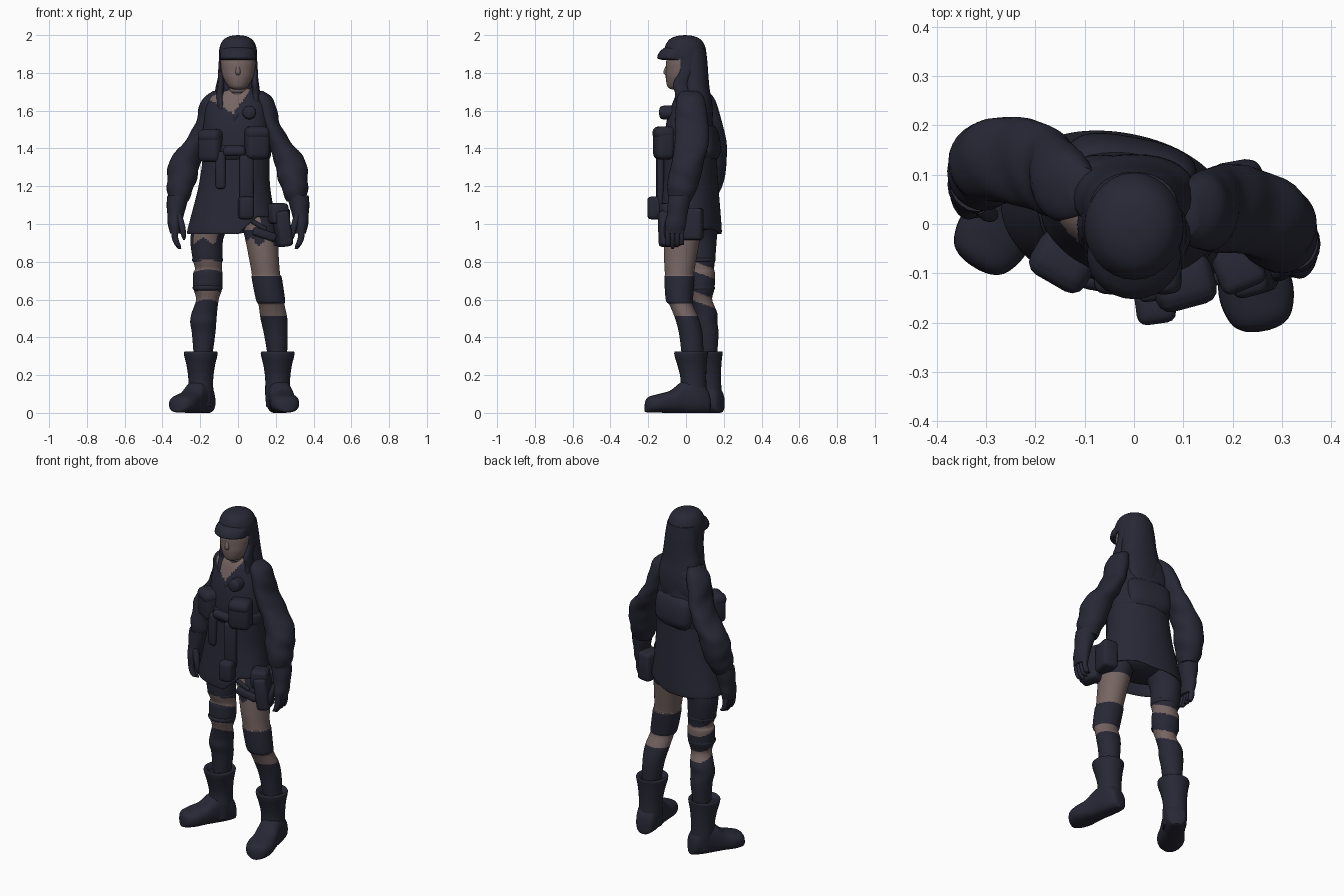
import bpy, bmesh, math
from mathutils import Vector, Matrix


def material(name, rgb):
    m = bpy.data.materials.new(name)
    m.diffuse_color = (*rgb, 1)
    return m


CLOTH = material("dark_navy_cloth", (0.021, 0.021, 0.037))
SKIN = material("muted_skin", (0.18, 0.13, 0.122))
X, Y, Z = Vector((1, 0, 0)), Vector((0, 1, 0)), Vector((0, 0, 1))


def finish(name, bm, angle=50):
    bmesh.ops.recalc_face_normals(bm, faces=bm.faces)
    me = bpy.data.meshes.new(name)
    bm.to_mesh(me)
    bm.free()
    me.materials.append(CLOTH)
    me.materials.append(SKIN)
    me.shade_smooth()
    me.set_sharp_from_angle(angle=math.radians(angle))
    ob = bpy.data.objects.new(name, me)
    bpy.context.collection.objects.link(ob)
    return ob


def spline(secs, sub):
    """Catmull-Rom through section tuples."""
    s = [secs[0]] + list(secs) + [secs[-1]]
    out = []
    for i in range(1, len(s) - 2):
        for k in range(sub):
            t = k / sub
            out.append([0.5 * (2 * b + (c - a) * t + (2 * a - 5 * b + 4 * c - d) * t * t
                               + (3 * b - a - 3 * c + d) * t ** 3)
                        for a, b, c, d in zip(*s[i - 1:i + 3])])
    return out + [list(secs[-1])]


def loft(name, secs, skin=None, u=X, v=Y, n=28, sub=5, power=1.0, post=None):
    """Skin elliptical sections (x, y, z, ru, rv); skin(centre) picks skin colour."""
    bm = bmesh.new()
    rings = []
    for x, y, z, ru, rv in spline(secs, sub):
        ring = []
        for k in range(n):
            a = 2 * math.pi * k / n
            c, s = math.cos(a), math.sin(a)
            c = math.copysign(abs(c) ** power, c)
            s = math.copysign(abs(s) ** power, s)
            ring.append(bm.verts.new(Vector((x, y, z)) + u * (max(ru, .001) * c) + v * (max(rv, .001) * s)))
        rings.append(ring)
    for a, b in zip(rings, rings[1:]):
        for k in range(n):
            j = (k + 1) % n
            bm.faces.new((a[k], a[j], b[j], b[k]))
    for ring in (rings[0], rings[-1]):
        c = bm.verts.new(sum((w.co for w in ring), Vector()) / n)
        for k in range(n):
            bm.faces.new((ring[k], ring[(k + 1) % n], c))
    if post:
        for w in bm.verts:
            post(w.co)
    if skin:
        for f in bm.faces:
            f.material_index = int(skin(f.calc_center_median()))
    return finish(name, bm)


def box(name, loc, size, yaw=0, tilt=0, bevel=0.02):
    bm = bmesh.new()
    bmesh.ops.create_cube(bm, size=1)
    bmesh.ops.scale(bm, vec=size, verts=bm.verts)
    bmesh.ops.bevel(bm, geom=bm.edges[:], offset=min(bevel, min(size) * .45), segments=3,
                    profile=.5, affect='EDGES')
    ob = finish(name, bm, 60)
    ob.matrix_world = (Matrix.Translation(loc) @ Matrix.Rotation(math.radians(yaw), 4, 'Z')
                       @ Matrix.Rotation(math.radians(tilt), 4, 'Y'))
    return ob


def clamp(t):
    return max(0.0, min(1.0, t))


# jacket, turned slightly, hem raised at the front right, open neck, hollow below
TURN = math.radians(-11)
BU = Vector((math.cos(TURN), math.sin(TURN), 0))
BV = Vector((-math.sin(TURN), math.cos(TURN), 0))


def raise_hem(co):
    if co.z < 1.25:
        lift = .025 + .065 * clamp((.06 - co.y) / .1)
        co.z += lift * clamp(co.x / .1) * (1.25 - co.z) / .3


def open_neck(c):
    return c.y < .03 and c.z > 1.585 + (1.4 * (c.x + .025) if c.x > -.025 else -.6 * (c.x + .025)) and c.x > -.17


loft("jacket", [(0, .035, 1.73, .055, .06), (0, .035, 1.70, .105, .075), (-.01, .033, 1.655, .158, .095),
                (-.01, .02, 1.55, .172, .118), (-.01, .02, 1.45, .18, .132), (-.01, .022, 1.35, .178, .138),
                (-.02, .022, 1.2, .19, .147), (-.03, .022, 1.05, .218, .158), (-.034, .022, .96, .237, .163),
                (-.034, .022, .948, .228, .156), (-.034, .022, .97, .215, .146), (-.025, .022, 1.05, .19, .13)],
     open_neck, BU, BV, 96, 10, .95, raise_hem)
loft("neck", [(-.005, .015, 1.62, .05, .05), (0, .01, 1.68, .052, .057), (0, .005, 1.74, .055, .06)],
     lambda c: not 1.695 < c.z < 1.705, sub=9)
loft("right_lapel", [(.075, .01, 1.72, .022, .025), (.043, -.035, 1.66, .016, .02),
                     (-.005, -.082, 1.58, .012, .012), (-.025, -.092, 1.54, .008, .008)], n=12)

# head, nose, hair and cap
loft("face", [(0, -.05, 1.712, .02, .022), (0, -.047, 1.725, .048, .05), (0, -.03, 1.77, .077, .077),
              (0, -.022, 1.81, .088, .085), (0, -.015, 1.87, .092, .088), (0, 0, 1.91, .07, .07)], lambda c: True)
loft("nose", [(0, -.09, 1.85, .008, .01), (0, -.106, 1.805, .013, .014), (0, -.097, 1.787, .01, .01)],
     lambda c: True, n=12)
loft("hair", [(0, .025, 1.93, .09, .08), (0, .035, 1.86, .099, .078), (0, .043, 1.78, .106, .076),
              (-.003, .05, 1.71, .118, .076), (-.003, .07, 1.63, .125, .07), (0, .09, 1.54, .10, .05),
              (0, .10, 1.48, .05, .025)], power=.92)
for nm, s, f in (("left_hair_lock", -1, 0), ("right_hair_lock", 1, .03)):
    loft(nm, [(s * .086, .005, 1.89, .014, .035), (s * .092, 0, 1.81, .013, .033),
              (s * .09, -f, 1.745, .018, .04), (s * .095, -f * .7, 1.69, .02, .038),
              (s * .09, -.03, 1.63, .02, .03), (s * .085, -.05, 1.58, .006, .01)], n=14)
loft("cap", [(0, -.005, 2.0, .004, .004), (0, -.005, 1.994, .044, .048), (0, -.005, 1.975, .077, .085),
             (0, -.005, 1.94, .096, .106), (0, -.005, 1.90, .101, .112), (0, -.003, 1.872, .101, .110)])
loft("cap_brim", [(0, -.03, 1.94, .075, .075), (0, -.05, 1.915, .091, .087), (0, -.062, 1.89, .095, .089),
                  (0, -.062, 1.876, .094, .087), (0, -.05, 1.868, .088, .075)])

# sleeves and gloved hands
for nm, s, ys in (("left", -1, (.07, .08, .105, .125, .13, .12, .105, .09)),
                  ("right", 1, (.02, .025, .03, .03, .012, -.008, -.022, -.03))):
    k = .98 if s > 0 else 1
    prof = [(.10, 1.705, .03, .045), (.138, 1.655, .055, .075), (.172, 1.53, .055, .088), (.222, 1.43, .066, .09),
            (.278, 1.34, .083, .085), (.295, 1.25, .08, .086), (.307, 1.18, .068, .078), (.315, 1.12, .05, .055)]
    fold = lambda co: setattr(co, "x", co.x + .003 * math.sin(co.z * 60 + co.y * 25))
    loft(nm + "_sleeve", [(s * x * k, y, z, a, b) for (x, z, a, b), y in zip(prof, ys)], sub=7, post=fold)
    hy = ys[-1] - .005
    loft(nm + "_glove", [(s * .317, hy, 1.15, .057, .06), (s * .325, hy - .005, 1.10, .053, .058),
                         (s * .33, hy - .012, 1.05, .044, .054), (s * .335, hy - .02, 1.0, .037, .056),
                         (s * .332, hy - .025, .95, .027, .048)], n=20)
    for i in range(4):
        fy = hy - .06 + i * .024
        end = .868 + .012 * abs(i - 1)
        loft(f"{nm}_finger_{i + 1}", [(s * .336, fy, .985, .017, .014), (s * .334, fy, .93, .017, .014),
                                      (s * .32, fy, .89, .015, .013), (s * .308, fy, end, .008, .007)],
             n=10, sub=3)
    loft(nm + "_thumb", [(s * .315, hy - .045, 1.05, .018, .02), (s * .297, hy - .062, .99, .017, .018),
                         (s * .288, hy - .066, .94, .013, .014), (s * .286, hy - .066, .915, .004, .005)], n=12)


# legs with bare bands between dark coverings
def left_bare(c):
    zz = c.z + (c.y - .08) * .35
    patch = c.y < .04 and .912 + .015 * math.sin(c.x * 60) < c.z < .965 and -.235 < c.x < -.11
    return .735 < zz < .787 or .58 < zz < .63 or patch


def right_bare(c):
    patch = c.y < -.02 and c.z > .965 and c.x < .12
    edge = .905 - (.02 * math.sin(c.x * 70) if c.y < -.04 else -.01)
    return .722 < c.z < edge or .512 < c.z < .58 or patch


loft("left_leg", [(-.13, .065, 1.04, .09, .10), (-.14, .07, 1.0, .095, .10), (-.165, .075, .92, .087, .088),
                  (-.162, .075, .82, .079, .08), (-.157, .08, .765, .071, .069), (-.16, .08, .735, .078, .073),
                  (-.16, .08, .66, .076, .071), (-.162, .082, .60, .06, .057), (-.178, .10, .53, .067, .065),
                  (-.184, .10, .48, .069, .066), (-.182, .11, .42, .062, .062), (-.185, .11, .31, .05, .055)],
     left_bare, n=40, sub=11)
loft("right_leg", [(.10, -.005, 1.04, .09, .10), (.11, -.01, 1.0, .092, .10), (.125, -.02, .92, .087, .094),
                   (.137, -.03, .82, .079, .086), (.148, -.035, .735, .075, .077), (.152, -.035, .715, .08, .08),
                   (.172, -.035, .60, .077, .072), (.178, -.025, .57, .069, .062), (.19, .005, .50, .071, .063),
                   (.2, .025, .42, .063, .062), (.208, .035, .31, .052, .058)], right_bare, n=40, sub=11)
loft("shorts", [(-.01, .03, 1.05, .16, .12), (-.01, .03, .99, .165, .115), (-.01, .03, .965, .09, .07)])
for nm, z in (("left_thigh_band", .81), ("left_knee_band", .662)):
    r = .081 if z > .7 else .078
    loft(nm, [(-.161, .077, z + .014, r - .008, r - .012), (-.161, .077, z + .006, r, r - .003),
              (-.161, .077, z - .006, r, r - .003), (-.161, .077, z - .014, r - .008, r - .012)])

# boots: shaft with flared cuff, then a foot along its heading
for nm, cx, cy, heel, toe in (("left", -.197, .105, (-.155, .187), (-.325, -.087)),
                              ("right", .21, .027, (.20, .127), (.262, -.217))):
    loft(nm + "_boot_shaft", [(cx, cy, .30, .055, .06), (cx, cy, .325, .075, .08), (cx, cy, .320, .089, .089),
                              (cx, cy, .295, .086, .086), (cx, cy + .005, .25, .075, .077),
                              (cx, cy + .012, .18, .066, .068), (cx, cy + .012, .10, .066, .072),
                              (cx, cy + .01, .03, .06, .07)])
    h, d = Vector((*heel, 0)), Vector((*toe, 0)) - Vector((*heel, 0))
    secs = []
    for t, w, hh in ((0, .025, .03), (.04, .05, .06), (.2, .064, .09), (.42, .065, .085), (.6, .07, .06),
                     (.78, .076, .05), (.92, .063, .043), (.98, .04, .033), (1, .012, .018)):
        p = h + d * t
        secs.append((p.x, p.y, hh * .86 + .008, w, hh))
    flat = lambda co: setattr(co, "z", max(co.z, 0))
    side = d.cross(Z).normalized()
    loft(nm + "_boot_foot", secs, None, side, Z, 28, 5, .8, flat)

# chest rig: pouches, belt, hanging straps, badge
for nm, loc, yaw in (("left", (-.142, -.073, 1.415), -30), ("right", (.10, -.117, 1.43), 15)):
    box(nm + "_chest_pouch", loc, (.125, .10, .175), yaw, 0, .03)
    out = Matrix.Rotation(math.radians(yaw), 3, 'Z') @ Vector((0, -.004, .05))
    box(nm + "_chest_pouch_flap", Vector(loc) + out, (.127, .10, .07), yaw, 0, .03)
loft("rig_belt", [(-.01, .02, 1.42, .175, .13), (-.01, .02, 1.40, .185, .145), (-.01, .02, 1.36, .185, .147),
                  (-.01, .02, 1.34, .175, .135)], None, BU, BV, 48)
box("center_pouch", (-.02, -.12, 1.385), (.12, .05, .05), -5)
box("left_hanging_strap", (-.092, -.112, 1.285), (.055, .04, .20), -15)
box("center_hanging_strap", (.045, -.138, 1.23), (.075, .035, .27), 8)
box("center_lower_pouch", (.043, -.165, 1.085), (.08, .075, .12), 8)
loft("chest_badge", [(.06, -.075, 1.59, .036, .036), (.06, -.12, 1.59, .036, .036),
                     (.06, -.137, 1.59, .028, .028), (.06, -.143, 1.59, .004, .004)], None, X, Z, 20)

# back pack and hood, both soft
loft("back_pack", [(0, .09, 1.53, .09, .04), (-.005, .105, 1.50, .125, .052), (-.005, .117, 1.45, .132, .055),
                   (-.005, .12, 1.38, .13, .055), (-.005, .11, 1.34, .11, .045)], None, BU, BV, 32, 5, .75)
loft("hood", [(0, .075, 1.69, .09, .04), (0, .08, 1.63, .13, .05), (-.01, .08, 1.55, .14, .055),
              (-.01, .075, 1.48, .11, .05)], None, BU, BV)

# hip pouches and holster on the right thigh
box("hip_pouch", (.21, -.085, 1.055), (.095, .10, .11), 22)
box("holster", (.235, -.085, .975), (.075, .12, .19), 15, -8)
box("holster_strap", (.14, -.115, .945), (.13, .03, .045), 12, 18)
box("hip_strap", (.10, -.115, 1.0), (.12, .02, .025), 8, 30)
box("rear_hip_pouch", (.225, .03, 1.0), (.09, .12, .17), -10)
